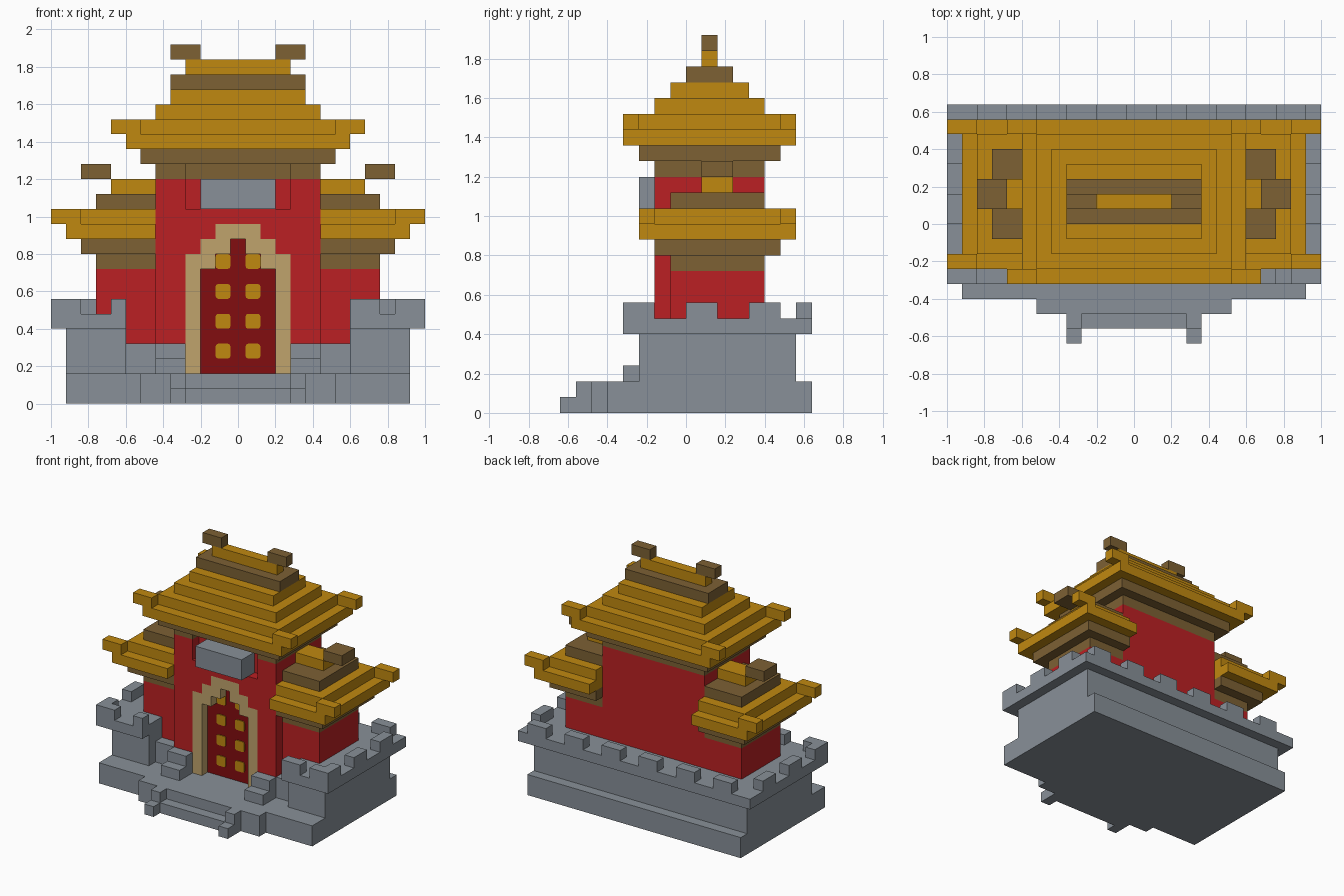
import bpy
import bmesh
from mathutils import Matrix, Vector

cube = bpy.data.objects.get("Cube")
if cube:
    bpy.data.objects.remove(cube, do_unlink=True)


def material(name, rgb):
    m = bpy.data.materials.new(name)
    m.use_nodes = True
    m.diffuse_color = (*rgb, 1)
    bsdf = next(n for n in m.node_tree.nodes if n.type == 'BSDF_PRINCIPLED')
    bsdf.inputs["Base Color"].default_value = (*rgb, 1)
    return m


GOLD = material("golden tile", (0.53, 0.25, 0.005))
BROWN = material("brown timber", (0.205, 0.119, 0.034))
RED = material("red plaster", (0.50, 0.0145, 0.0168))
DARK = material("dark red door", (0.223, 0.004, 0.005))
GREY = material("grey stone", (0.246, 0.279, 0.314))
TAN = material("tan frame", (0.527, 0.371, 0.15))


def part(name, mat, boxes, mirror=False, bevel=0):
    """One object from boxes given as x0, x1, y0, y1, z0, z1; mirror adds copies at -x."""
    bm = bmesh.new()
    all_boxes = list(boxes)
    if mirror:
        all_boxes += [(-b[1], -b[0], *b[2:]) for b in boxes]
    for x0, x1, y0, y1, z0, z1 in all_boxes:
        centre = Vector((x0 + x1, y0 + y1, z0 + z1)) / 2
        size = Matrix.Diagonal((x1 - x0, y1 - y0, z1 - z0, 1))
        bmesh.ops.create_cube(bm, size=1, matrix=Matrix.Translation(centre) @ size)
    if bevel:
        # round only the corners that run front to back
        edges = [e for e in bm.edges
                 if abs((e.verts[0].co - e.verts[1].co).normalized().y) > 0.9]
        bmesh.ops.bevel(bm, geom=edges, offset=bevel, segments=2,
                        profile=0.5, affect='EDGES')
    mesh = bpy.data.meshes.new(name)
    bm.to_mesh(mesh)
    bm.free()
    mesh.materials.append(mat)
    ob = bpy.data.objects.new(name, mesh)
    bpy.context.collection.objects.link(ob)
    return ob


# Stone base, front steps and stringers
part("base_slab", GREY, [(-.92, .92, -.40, .64, 0, .16)])
part("front_landing", GREY, [(-.52, .52, -.48, -.40, 0, .16)])
part("front_step", GREY, [(-.28, .28, -.56, -.48, 0, .08)])
part("step_stringers", GREY, [(.28, .36, -.56, -.48, 0, .16),
                              (.28, .36, -.64, -.56, 0, .08)], True)

# Stone terrace with overhanging parapet
part("terrace_sides", GREY, [(.60, .92, -.24, .56, .16, .40)], True)
part("terrace_back", GREY, [(-.60, .60, .40, .56, .16, .40)])
part("terrace_plinth", GREY, [(.44, .60, -.16, .40, .16, .32)], True)
part("parapet_sides", GREY, [(.60, 1.0, -.32, .64, .40, .48)], True)
part("parapet_back", GREY, [(-.60, .60, .40, .64, .40, .48)])

# Battlements
part("side_merlons", GREY,
     [(.92, 1.0, -.32 + .32 * i, -.16 + .32 * i, .48, .56) for i in range(3)], True)
part("back_merlons", GREY,
     [(-.84 + .32 * i, -.68 + .32 * i, .56, .64, .48, .56) for i in range(6)])
part("front_merlons", GREY, [(-1.0, -.84, -.32, -.24, .48, .56),
                             (-.68, -.60, -.32, -.24, .48, .56),
                             (.60, .76, -.32, -.24, .48, .56),
                             (.84, 1.0, -.32, -.24, .48, .56)])

# Red walls
part("main_hall", RED, [(-.44, .44, -.08, .40, .16, 1.20)])
part("front_columns", RED, [(.28, .44, -.16, -.08, .32, 1.20)], True)
part("side_wings", RED, [(.44, .76, -.08, .40, .32, .72)], True)
part("arch_surround", RED, [(.20, .28, -.16, -.08, .80, 1.04),
                            (.12, .20, -.16, -.08, .88, 1.04),
                            (0, .12, -.16, -.08, .96, 1.04)], True)
part("column_bases", GREY, [(.28, .44, -.24, -.08, .16, .32),
                            (.28, .44, -.32, -.24, .16, .24)], True)

# Doorway
part("door_frame", TAN, [(.20, .28, -.16, -.08, .16, .80),
                         (.12, .20, -.16, -.08, .72, .88),
                         (.04, .12, -.16, -.08, .80, .96),
                         (0, .04, -.16, -.08, .88, .96)], True)
part("door", DARK, [(-.20, .20, -.088, -.08, .16, .72),
                    (-.12, .12, -.088, -.08, .72, .80),
                    (-.04, .04, -.088, -.08, .80, .88)])
part("door_studs", GOLD,
     [(.04, .12, -.095, -.088, z, z + .08) for z in (.24, .40, .56, .72)],
     True, bevel=.015)
part("wall_plaque", GREY, [(-.20, .20, -.24, -.08, 1.04, 1.20)])

# Lower side roofs
part("side_eaves", BROWN, [(.44, .76, -.08, .40, .72, .80),
                           (.44, .84, -.16, .48, .80, .88)], True)
part("side_roof_tiles", GOLD, [(.44, .92, -.24, .56, .88, .96),
                               (.44, .84, -.16, .48, .96, 1.04)], True)
part("side_roof_corners", GOLD, [(.84, 1.0, -.24, -.16, .96, 1.04),
                                 (.84, 1.0, .48, .56, .96, 1.04)], True)
part("side_roof_cap", BROWN, [(.44, .76, -.08, .40, 1.04, 1.12)], True)
part("side_ridge", GOLD, [(.44, .68, .08, .24, 1.12, 1.20)], True)
part("side_ridge_ornament", BROWN, [(.68, .84, .08, .24, 1.20, 1.28)], True)

# Upper roof
part("main_eaves", BROWN, [(-.44, .44, -.08, .40, 1.20, 1.28),
                           (-.44, -.28, -.16, -.08, 1.20, 1.28),
                           (.28, .44, -.16, -.08, 1.20, 1.28),
                           (-.52, .52, -.24, .48, 1.28, 1.36)])
part("main_roof_tiles", GOLD,
     [(-.60 + s, .60 - s, -.32 + s, .56 - s, 1.36 + s, 1.44 + s)
      for s in (0, .08, .16, .24)])
part("main_roof_corners", GOLD, [(.52, .68, -.32, -.24, 1.44, 1.52),
                                 (.52, .68, .48, .56, 1.44, 1.52)], True)
part("main_roof_cap", BROWN, [(-.36, .36, 0, .24, 1.68, 1.76)])
part("main_ridge", GOLD, [(-.28, .28, .08, .16, 1.76, 1.84)])
part("main_ridge_ornaments", BROWN, [(.20, .36, .08, .16, 1.84, 1.92)], True)
